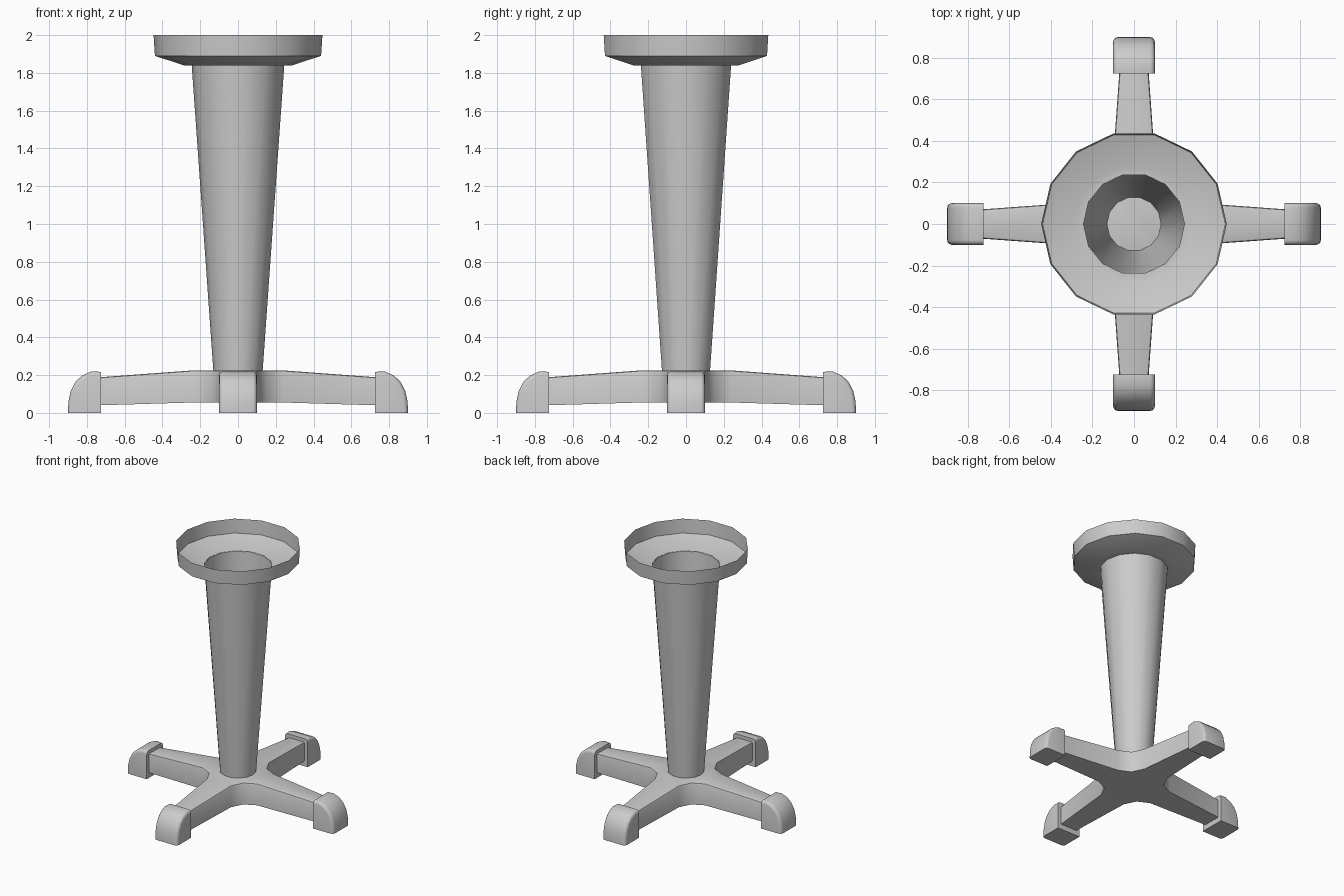
import bpy, bmesh, math
from mathutils import Matrix

if "Cube" in bpy.data.objects:
    bpy.data.objects.remove(bpy.data.objects["Cube"])

SIDES = 14


def finish(name, bm, angle=30):
    bmesh.ops.recalc_face_normals(bm, faces=bm.faces) if name != "top_dish" else None
    me = bpy.data.meshes.new(name)
    bm.to_mesh(me)
    bm.free()
    me.shade_smooth()
    me.set_sharp_from_angle(angle=math.radians(angle))
    ob = bpy.data.objects.new(name, me)
    bpy.context.collection.objects.link(ob)
    return ob


def lathe(name, profile):
    """Open surface of revolution, profile given as (radius, z) going up."""
    bm = bmesh.new()
    rings = []
    for r, z in profile:
        rings.append([bm.verts.new((r * math.cos(math.tau * i / SIDES),
                                    r * math.sin(math.tau * i / SIDES), z))
                      for i in range(SIDES)])
    for a, b in zip(rings, rings[1:]):
        for i in range(SIDES):
            k = (i + 1) % SIDES
            bm.faces.new((a[i], a[k], b[k], b[i]))
    return finish(name, bm)


# Hollow tapered column and the thin dish on top
lathe("column", [(0.13, 0.215), (0.245, 1.84)])
lathe("top_dish", [(0.243, 1.838), (0.28, 1.838), (0.44, 1.89), (0.447, 2.0)])

# Cross-shaped base: flat hub with four tapering, drooping arms
bm = bmesh.new()
ARM = [(0.15, -0.15), (0.24, -0.106), (0.74, -0.07), (0.74, 0.07), (0.24, 0.106)]
HEIGHTS = {0.15: (0.225, 0.055), 0.24: (0.225, 0.055), 0.74: (0.188, 0.04)}
top, bottom = [], []
for k in range(4):
    rot = Matrix.Rotation(k * math.pi / 2, 3, 'Z')
    for x, y in ARM:
        for ring, z in zip((top, bottom), HEIGHTS[x]):
            v = bm.verts.new((x, y, z))
            v.co = rot @ v.co
            ring.append(v)
for ring in (top, bottom):
    bm.faces.new([v for i, v in enumerate(ring) if i % 5 in (0, 1, 4)])
    for k in range(4):
        bm.faces.new(ring[k * 5 + 1:k * 5 + 5])
n = len(top)
rim = []
for i in range(n):
    j = (i + 1) % n
    bm.faces.new((bottom[i], bottom[j], top[j], top[i]))
    if i % 5 != 2:
        rim.append(bm.edges.get((top[i], top[j])))
bmesh.ops.recalc_face_normals(bm, faces=bm.faces)
bmesh.ops.bevel(bm, geom=rim, offset=0.012, segments=2, profile=0.5, affect='EDGES')
finish("cross_base", bm, 40)

# Four rounded feet capping the arms
FOOT = [(0.725, 0), (0.9, 0), (0.898, 0.06), (0.885, 0.118), (0.86, 0.165),
        (0.825, 0.198), (0.775, 0.22), (0.725, 0.217)]
for k, side in enumerate(("right", "back", "left", "front")):
    bm = bmesh.new()
    a = [bm.verts.new((x, -0.1, z)) for x, z in FOOT]
    b = [bm.verts.new((x, 0.1, z)) for x, z in FOOT]
    bm.faces.new(a)
    bm.faces.new(b[::-1])
    m = len(FOOT)
    for i in range(m):
        j = (i + 1) % m
        bm.faces.new((a[j], a[i], b[i], b[j]))
    bmesh.ops.recalc_face_normals(bm, faces=bm.faces)
    edges = [bm.edges.get((r[i], r[i + 1])) for r in (a, b) for i in range(1, m - 1)]
    bmesh.ops.bevel(bm, geom=edges, offset=0.022, segments=3, profile=0.5, affect='EDGES')
    bmesh.ops.rotate(bm, verts=bm.verts, matrix=Matrix.Rotation(k * math.pi / 2, 3, 'Z'))
    finish(side + "_foot", bm, 40)
